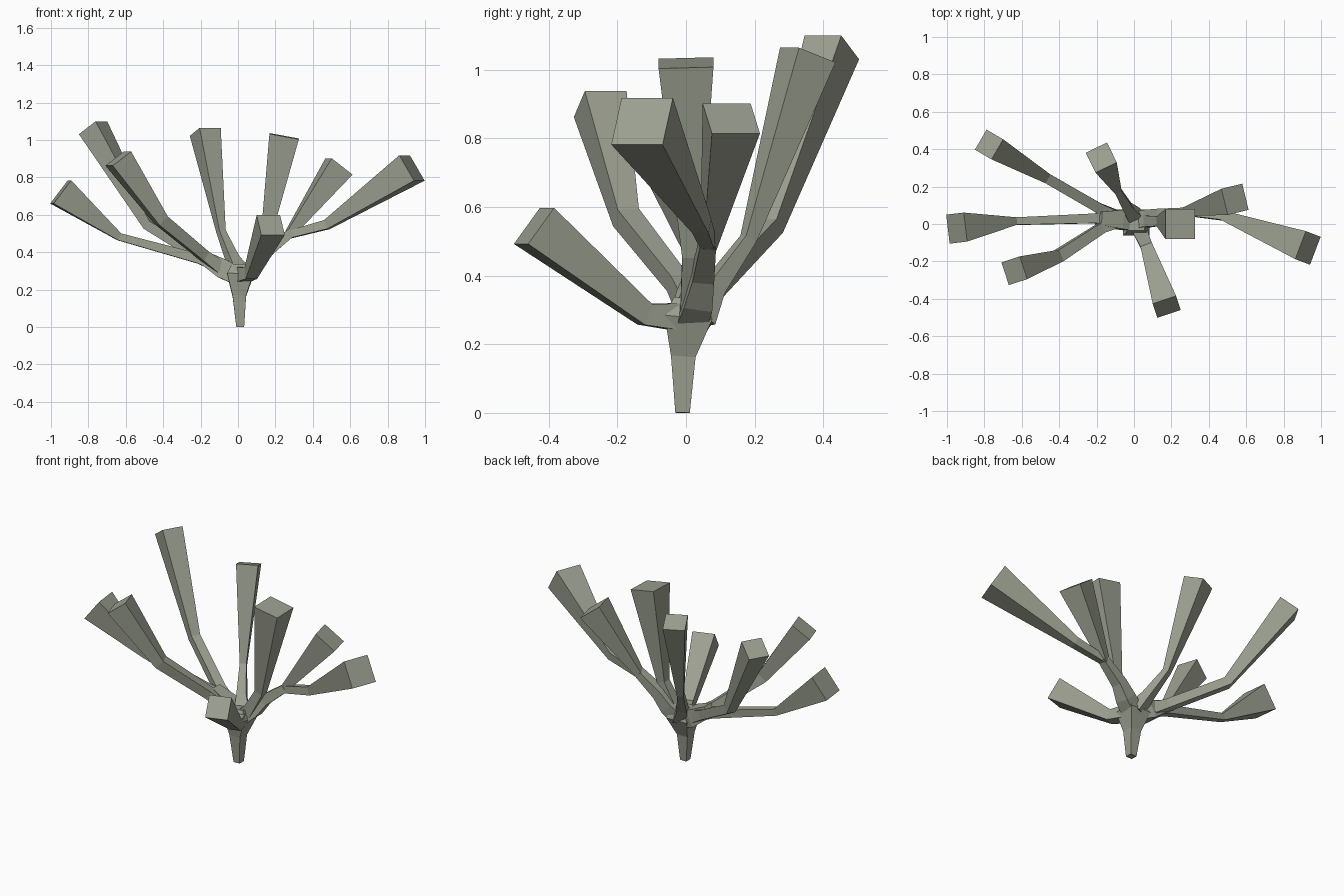
import bpy, bmesh
from mathutils import Vector

bark = bpy.data.materials.new("olive_grey")
bark.diffuse_color = (0.33, 0.35, 0.28, 1)


def limb(name, rings, side=None):
    """Square tube through (x, y, z, half_width) rings, flat ends."""
    pts = [Vector(r[:3]) for r in rings]
    flat = pts[-1] - pts[-2]
    u0 = Vector((-flat.y, flat.x, 0)).normalized() if side is None else Vector(side)
    bm = bmesh.new()
    loops = []
    n = len(pts)
    for i, p in enumerate(pts):
        d = Vector((0, 0, 0))
        if i > 0:
            d += (p - pts[i - 1]).normalized()
        if i < n - 1:
            d += (pts[i + 1] - p).normalized()
        d.normalize()
        u = (u0 - d * u0.dot(d)).normalized()
        v = d.cross(u)
        r = rings[i][3]
        loops.append([bm.verts.new(p + u * a * r + v * b * r)
                      for a, b in ((-1, -1), (1, -1), (1, 1), (-1, 1))])
    for lo, hi in zip(loops, loops[1:]):
        for k in range(4):
            j = (k + 1) % 4
            bm.faces.new((lo[k], lo[j], hi[j], hi[k]))
    bm.faces.new(loops[0][::-1])
    bm.faces.new(loops[-1])
    bmesh.ops.recalc_face_normals(bm, faces=bm.faces[:])
    me = bpy.data.meshes.new(name)
    bm.to_mesh(me)
    bm.free()
    me.materials.append(bark)
    ob = bpy.data.objects.new(name, me)
    bpy.context.collection.objects.link(ob)
    return ob


# Tapered trunk that swells into the fork
limb("trunk", [(0.012, -0.01, 0, 0.021), (0.007, -0.008, 0.165, 0.036),
               (0.012, 0.007, 0.28, 0.07), (0.012, 0.01, 0.335, 0.045)], (1, 0, 0))

# Main forks to the left and right
limb("left_fork", [(0.01, 0.005, 0.265, 0.045), (-0.08, 0.025, 0.31, 0.052),
                   (-0.19, 0.03, 0.375, 0.035)], (0, 1, 0))
limb("right_fork", [(0.04, 0.02, 0.29, 0.045), (0.09, 0.035, 0.33, 0.042),
                    (0.15, 0.05, 0.4, 0.032), (0.285, 0.065, 0.505, 0.023)], (0, 1, 0))

# Flared branches: start, bend, square tip
branches = {
    "right_outer_branch": [(0.26, 0.067, 0.49, 0.02), (0.475, 0.045, 0.547, 0.025),
                           (0.93, -0.128, 0.85, 0.08)],
    "right_inner_branch": [(0.265, 0.065, 0.485, 0.02), (0.54, 0.132, 0.858, 0.072)],
    "front_branch": [(0.025, -0.02, 0.28, 0.04), (0.068, -0.12, 0.287, 0.032),
                     (0.175, -0.443, 0.545, 0.066)],
    "back_branch": [(0.01, 0.03, 0.28, 0.045), (-0.03, 0.08, 0.365, 0.028),
                    (-0.09, 0.182, 0.508, 0.019), (-0.175, 0.355, 1.043, 0.063)],
    "left_back_branch": [(-0.1, 0.04, 0.32, 0.035), (-0.18, 0.08, 0.365, 0.028),
                         (-0.475, 0.25, 0.545, 0.027), (-0.775, 0.425, 1.065, 0.062)],
    "left_front_branch": [(-0.1, 0.01, 0.32, 0.035), (-0.18, -0.025, 0.38, 0.028),
                          (-0.41, -0.175, 0.57, 0.033), (-0.64, -0.25, 0.9, 0.064)],
    "left_outer_branch": [(-0.12, 0.025, 0.335, 0.035), (-0.21, 0.03, 0.365, 0.026),
                          (-0.635, 0.015, 0.482, 0.02), (-0.948, -0.022, 0.722, 0.078)],
}
for name, rings in branches.items():
    limb(name, rings)
limb("upright_branch", [(0.05, 0.015, 0.29, 0.032), (0.145, 0.015, 0.46, 0.026),
                        (0.247, 0.0, 1.02, 0.08)], (0, 1, 0))
